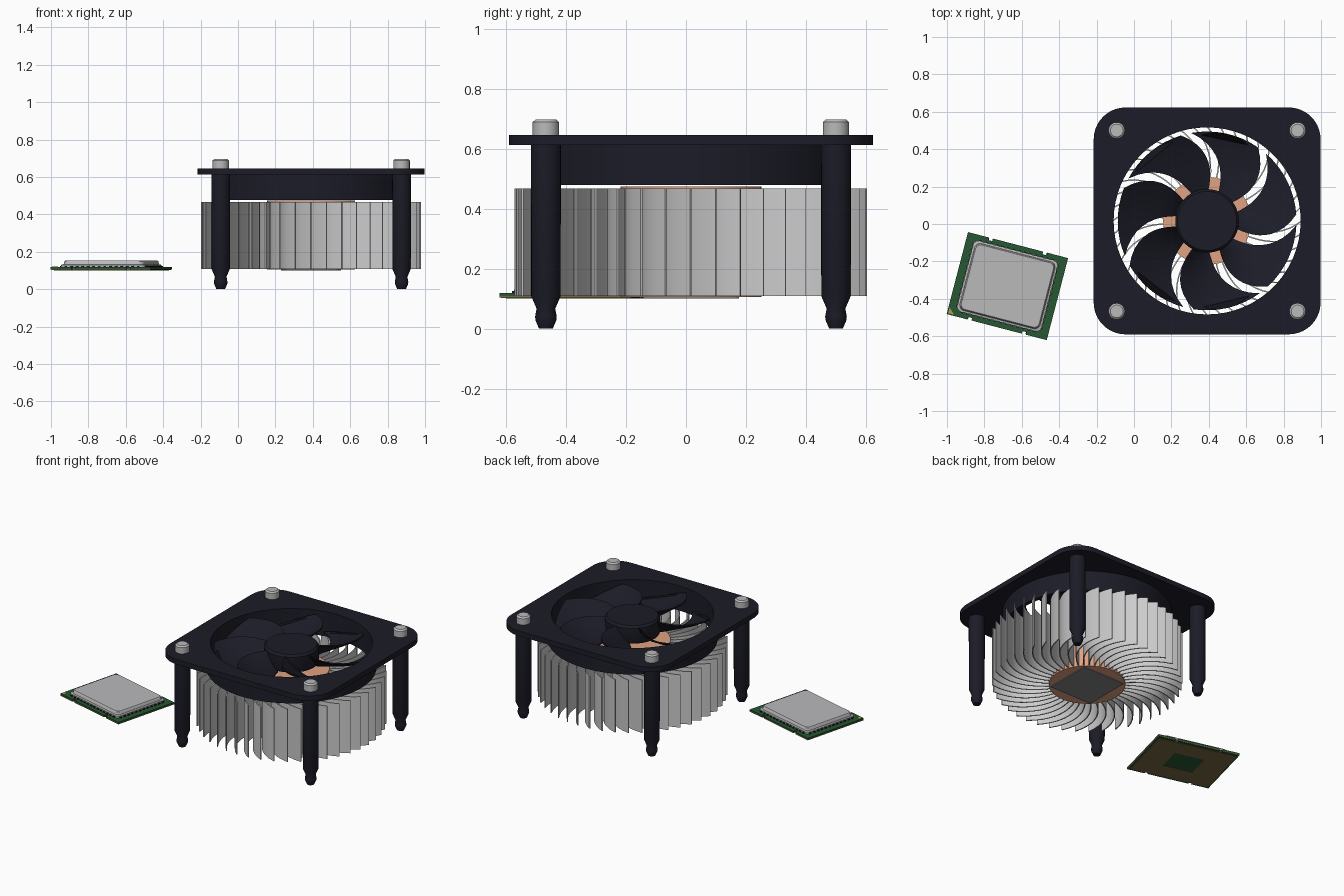
import bpy, bmesh, math
from math import sin, cos, pi, radians
from mathutils import Matrix

if "Cube" in bpy.data.objects:
    bpy.data.objects.remove(bpy.data.objects["Cube"])

CX, CY = 0.391, 0.0165        # cooler axis
LEG = 0.4835                  # leg offset from the axis


def mat(name, r, g, b):
    m = bpy.data.materials.new(name)
    m.diffuse_color = (r, g, b, 1)
    m.use_nodes = True
    m.node_tree.nodes["Principled BSDF"].inputs["Base Color"].default_value = m.diffuse_color
    return m


DARK = mat("dark_plastic", 0.0115, 0.0115, 0.021)
ALU = mat("aluminium", 0.60, 0.60, 0.61)
STEEL = mat("steel", 0.49, 0.49, 0.50)
COPPER = mat("copper", 0.74, 0.36, 0.22)
PASTE = mat("thermal_paste", 0.23, 0.23, 0.235)
GREEN = mat("board_green", 0.02, 0.095, 0.032)
GOLD = mat("gold", 0.45, 0.32, 0.08)
CONTACT = mat("contact_gold", 0.19, 0.14, 0.055)


def loft(bm, rings, cap=True, cyclic=False):
    """Skin a list of equal-length closed rings with quads."""
    vs = [[bm.verts.new(p) for p in ring] for ring in rings]
    n = len(vs[0])
    pairs = list(zip(vs, vs[1:]))
    if cyclic:
        pairs.append((vs[-1], vs[0]))
    for a, b in pairs:
        for i in range(n):
            j = (i + 1) % n
            bm.faces.new((a[i], a[j], b[j], b[i]))
    if cap and not cyclic:
        bm.faces.new(vs[0])
        bm.faces.new(vs[-1])


def finish(name, bm, material, loc=(0, 0, 0), rot=0, smooth=35):
    bmesh.ops.recalc_face_normals(bm, faces=bm.faces[:])
    me = bpy.data.meshes.new(name)
    bm.to_mesh(me)
    bm.free()
    me.materials.append(material)
    if smooth:
        for p in me.polygons:
            p.use_smooth = True
        me.set_sharp_from_angle(angle=radians(smooth))
    ob = bpy.data.objects.new(name, me)
    ob.location = loc
    ob.rotation_euler.z = rot
    bpy.context.collection.objects.link(ob)
    return ob


def circle(r, z, n):
    return [(r * cos(2 * pi * i / n), r * sin(2 * pi * i / n), z) for i in range(n)]


def lathe(name, profile, material, loc, n=32, cyclic=False):
    bm = bmesh.new()
    loft(bm, [circle(r, z, n) for r, z in profile], cyclic=cyclic)
    return finish(name, bm, material, loc)


def rounded(w, h, r, z, arc=8, side=1):
    """Rounded rectangle ring with half sizes w, h; straight sides get extra points."""
    pts = []
    for k, (sx, sy) in enumerate(((1, 1), (-1, 1), (-1, -1), (1, -1))):
        for i in range(arc + 1):
            a = pi / 2 * (k + i / arc)
            pts.append((sx * (w - r) + r * cos(a), sy * (h - r) + r * sin(a), z))
    out = []
    for i, p in enumerate(pts):
        out.append(p)
        if i % (arc + 1) == arc:
            q = pts[(i + 1) % len(pts)]
            out += [tuple(p[c] + (q[c] - p[c]) * s / side for c in range(3))
                    for s in range(1, side)]
    return out


def box(bm, x, y, z, sx, sy, sz):
    bmesh.ops.create_cube(bm, size=1, matrix=Matrix.Translation((x, y, z))
                          @ Matrix.Diagonal((sx, sy, sz, 1)))


# ---- fan frame: square plate with round opening, and shroud ring below
bm = bmesh.new()
outer = rounded(0.6065, 0.6065, 0.17, 0, 10, 14)
hole = [(0.5 * cos(math.atan2(y, x)), 0.5 * sin(math.atan2(y, x)), 0) for x, y, _ in outer]
lift = lambda ring, z: [(x, y, z) for x, y, _ in ring]
loft(bm, [lift(outer, 0.612), lift(outer, 0.646), lift(hole, 0.646), lift(hole, 0.612)],
     cyclic=True)
finish("fan_frame", bm, DARK, (CX, CY, 0))
lathe("fan_shroud", [(0.5, 0.478), (0.525, 0.478), (0.525, 0.614), (0.5, 0.614)],
      DARK, (CX, CY, 0), 96, True)

# ---- legs with push pins, and screw heads
for sx, sn in ((-1, "left"), (1, "right")):
    for sy, fn in ((-1, "front"), (1, "back")):
        at = (CX + sx * LEG, CY + sy * LEG, 0)
        lathe(f"{fn}_{sn}_leg", [(0.023, 0), (0.035, 0.028), (0.036, 0.04), (0.031, 0.066),
                                 (0.049, 0.108), (0.05, 0.615)], DARK, at, 24)
        lathe(f"{fn}_{sn}_screw", [(0.044, 0.643), (0.044, 0.688), (0.034, 0.697)],
              STEEL, at, 20)

# ---- fan hub and seven swept blades
lathe("fan_hub", [(0.165, 0.52), (0.17, 0.53), (0.17, 0.625), (0.158, 0.64)],
      DARK, (CX, CY, 0), 48)
bm = bmesh.new()
STEP = 2 * pi / 7
for k in range(7):
    rings = []
    for i in range(11):
        r = 0.16 + 0.318 * i / 10
        sweep = radians(26) * (max(r - 0.17, 0) / 0.31) ** 2
        half_gap = 0.028 / r
        start = radians(78) + k * STEP + sweep + half_gap
        span = STEP - 2 * half_gap
        top, low = [], []
        for j in range(9):
            t = j / 8
            a = start + span * t
            z = 0.63 - 0.11 * t - 0.01 * sin(pi * t)
            top.append((r * cos(a), r * sin(a), z))
            low.append((r * cos(a), r * sin(a), z - 0.01))
        rings.append(top + low[::-1])
    loft(bm, rings)
finish("fan_blades", bm, DARK, (CX, CY, 0))

# ---- copper core and thermal paste patch
lathe("copper_core", [(0.235, 0.105), (0.235, 0.474)], COPPER, (CX, CY, 0), 64)
bm = bmesh.new()
box(bm, 0, 0, 0.103, 0.32, 0.32, 0.006)
finish("thermal_paste_patch", bm, PASTE, (CX, CY, 0), smooth=0)

# ---- ring of curved heatsink fins
bm = bmesh.new()
FINS, HALF = 44, 0.0035
for k in range(FINS):
    base = 2 * pi * k / FINS - 0.36
    path = []
    for i in range(11):
        r = 0.23 + 0.355 * i / 10
        a = base + 0.36 * (i / 10) ** 2
        path.append((r * cos(a), r * sin(a)))
    rings = []
    for i, (x, y) in enumerate(path):
        p, q = path[max(i - 1, 0)], path[min(i + 1, 10)]
        d = math.hypot(q[0] - p[0], q[1] - p[1])
        nx, ny = -(q[1] - p[1]) / d * HALF, (q[0] - p[0]) / d * HALF
        rings.append([(x + nx, y + ny, 0.108), (x - nx, y - ny, 0.108),
                      (x - nx, y - ny, 0.467), (x + nx, y + ny, 0.467)])
    loft(bm, rings)
finish("heatsink_fins", bm, ALU, (CX, CY, 0))

# ---- processor: notched board with a gilded lower edge and green underside
CPU = dict(loc=(-0.677, -0.332, 0), rot=radians(-14.6))
W, H = 0.2765, 0.2265
half = [(W, H)]
for x in (0.15, -0.15):
    half += [(x + 0.011, H), (x + 0.011, H - 0.014), (x - 0.011, H - 0.014), (x - 0.011, H)]
half.append((-W, H))
outline = half + [(-x, -y) for x, y in half]
for name, z0, z1, m, s in (("processor_board", 0.109, 0.118, GREEN, 1),
                           ("board_edge", 0.104, 0.109, CONTACT, 1),
                           ("board_underside", 0.1025, 0.104, GREEN, 0.985)):
    bm = bmesh.new()
    loft(bm, [[(x * s, y * s, z) for x, y in outline] for z in (z0, z1)])
    finish(name, bm, m, **CPU, smooth=0)

# ---- processor lid: flange and raised top
bm = bmesh.new()
loft(bm, [rounded(0.232, 0.195, 0.025, 0.118), rounded(0.232, 0.195, 0.025, 0.130),
          rounded(0.222, 0.185, 0.03, 0.133), rounded(0.219, 0.182, 0.03, 0.149),
          rounded(0.215, 0.178, 0.028, 0.153)])
finish("processor_lid", bm, STEEL, **CPU)

# ---- contact field underneath, with an open centre
bm = bmesh.new()
rect = lambda w, h, z: [(w, h, z), (-w, h, z), (-w, -h, z), (w, -h, z)]
loft(bm, [rect(0.264, 0.208, 0.1035), rect(0.264, 0.208, 0.100),
          rect(0.1, 0.085, 0.100), rect(0.1, 0.085, 0.1035)], cyclic=True)
finish("contact_field", bm, CONTACT, **CPU, smooth=0)

# ---- small parts around the lid
bm = bmesh.new()
for s in (-1, 1):
    for i in range(14):
        box(bm, -0.2 + 0.4 * i / 13, s * 0.198, 0.121, 0.014, 0.008, 0.008)
    for i in range(12):
        box(bm, s * 0.235, -0.17 + 0.34 * i / 11, 0.121, 0.008, 0.014, 0.008)
finish("board_components", bm, DARK, **CPU, smooth=0)

# ---- gold corner marker
bm = bmesh.new()
tri = [(-0.27, -0.22), (-0.238, -0.22), (-0.27, -0.188)]
loft(bm, [[(x, y, z) for x, y in tri] for z in (0.117, 0.120)])
finish("corner_marker", bm, GOLD, **CPU, smooth=0)
